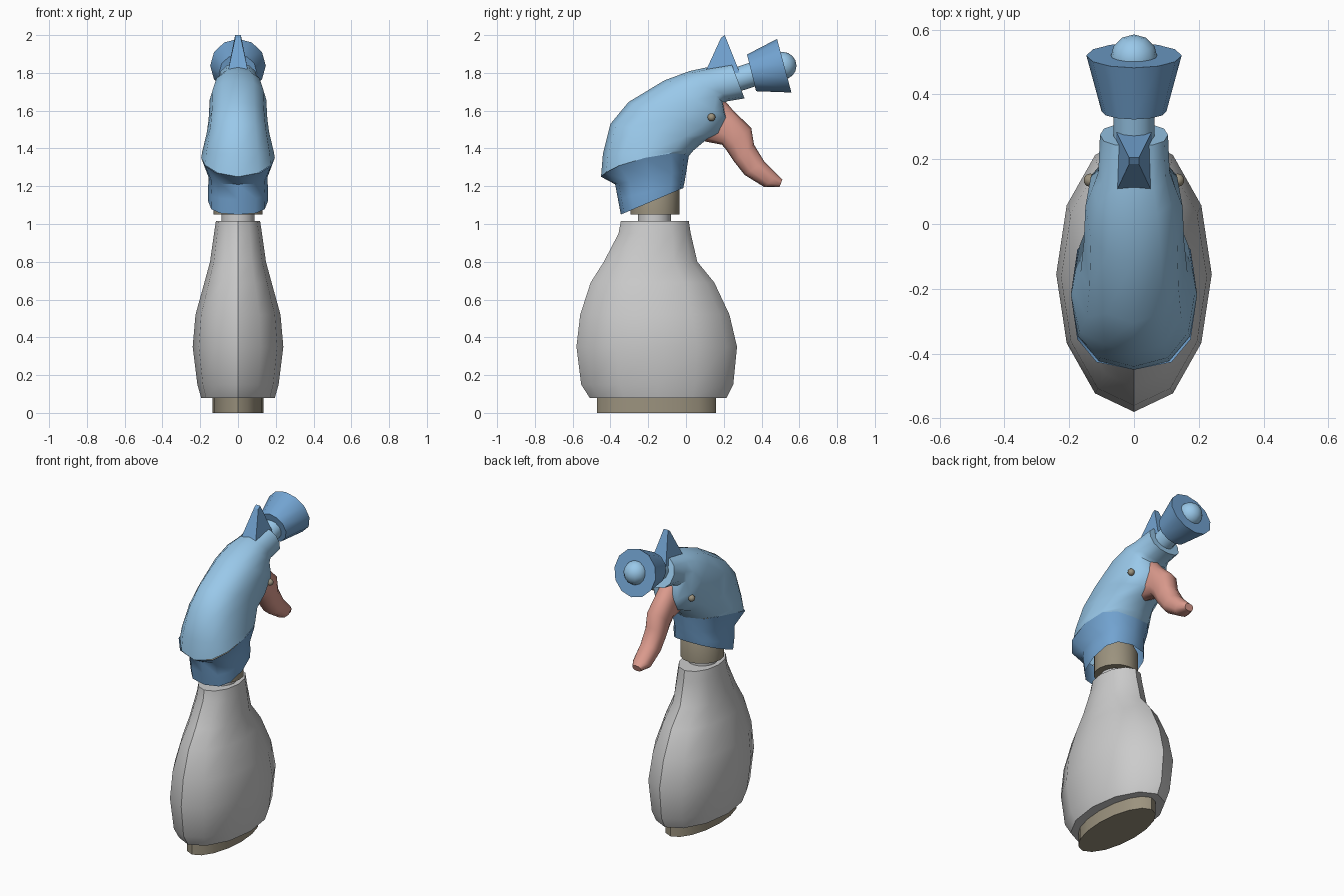
import bpy, bmesh, math
from mathutils import Vector

if "Cube" in bpy.data.objects:
    bpy.data.objects.remove(bpy.data.objects["Cube"])


def mat(name, rgb):
    m = bpy.data.materials.new(name)
    m.diffuse_color = (*rgb, 1)
    m.use_nodes = True
    m.node_tree.nodes["Principled BSDF"].inputs["Base Color"].default_value = m.diffuse_color
    return m


LIGHT = mat("light_blue", (0.32, 0.58, 0.82))
DARK = mat("mid_blue", (0.17, 0.37, 0.64))
TAN = mat("tan", (0.33, 0.29, 0.21))
PINK = mat("salmon", (0.72, 0.33, 0.27))


def finish(name, bm, material=None, angle=40):
    bmesh.ops.recalc_face_normals(bm, faces=bm.faces)
    me = bpy.data.meshes.new(name)
    bm.to_mesh(me)
    bm.free()
    ob = bpy.data.objects.new(name, me)
    bpy.context.collection.objects.link(ob)
    if material:
        me.materials.append(material)
    bpy.ops.object.select_all(action='DESELECT')
    ob.select_set(True)
    bpy.context.view_layer.objects.active = ob
    if angle:
        bpy.ops.object.shade_smooth_by_angle(angle=math.radians(angle))
    return ob


def loft(name, rings, material=None, n=12, power=1.0, caps=(True, True), angle=40):
    """Each ring: two (y, z) points on the centre plane, half width in x, optional lift of the sides."""
    bm = bmesh.new()
    loops = []
    for ya, za, yb, zb, w, *lift in rings:
        a, b = Vector((0, ya, za)), Vector((0, yb, zb))
        c, h = (a + b) / 2, (a - b) / 2
        loop = []
        for i in range(n):
            t = 2 * math.pi * i / n
            co, si = math.cos(t), math.sin(t)
            co, si = (math.copysign(abs(k) ** power, k) for k in (co, si))
            p = c + h * co + Vector((w * si, 0, (lift[0] if lift else 0) * si * si))
            loop.append(bm.verts.new(p))
        loops.append(loop)
    for l0, l1 in zip(loops, loops[1:]):
        for i in range(n):
            j = (i + 1) % n
            bm.faces.new((l0[i], l0[j], l1[j], l1[i]))
    for use, loop in zip(caps, (loops[0], loops[-1])):
        if use:
            bm.faces.new(loop)
    return finish(name, bm, material, angle)


def level(z, y0, y1, w):
    return (y0, z, y1, z, w)


def tilted(y, z, r, deg):
    """Round ring facing along +y, pitched up by deg."""
    s, c = math.sin(math.radians(deg)) * r, math.cos(math.radians(deg)) * r
    return (y - s, z + c, y + s, z - c, r)


def ball(name, loc, r, material, seg=12, rings=8):
    bm = bmesh.new()
    bmesh.ops.create_uvsphere(bm, u_segments=seg, v_segments=rings, radius=r)
    bmesh.ops.translate(bm, verts=bm.verts, vec=loc)
    return finish(name, bm, material, 60)


# Bottle, its foot and neck
loft("bottle_foot", [level(0, -.47, .16, .135), level(.1, -.47, .16, .135)], TAN, n=16)
loft("bottle", [
    level(.08, -.51, .215, .195), level(.15, -.555, .25, .215), level(.35, -.58, .27, .24),
    level(.52, -.56, .23, .225), level(.69, -.505, .15, .178), level(.80, -.435, .06, .148),
    level(.95, -.357, .025, .127), level(1.015, -.345, .015, .117)])
loft("bottle_neck", [level(1.0, -.255, -.08, .088), level(1.06, -.255, -.08, .088)], n=16)
loft("screw_cap", [level(1.05, -.295, -.035, .13), level(1.19, -.295, -.035, .13),
                   level(1.24, -.27, -.06, .105)], TAN, n=16)

# Spray head: upper shell sweeping forward, and the skirt below it
lip = (-.45, 1.25, .015, 1.36, .195, .045)
loft("head_shell", [
    lip, (-.44, 1.37, .04, 1.39, .19), (-.40, 1.53, .10, 1.44, .165),
    (-.305, 1.645, .19, 1.475, .155), (-.115, 1.76, .225, 1.555, .15),
    (.02, 1.81, .20, 1.64, .128), (.10, 1.827, .22, 1.65, .11),
    (.24, 1.85, .31, 1.665, .105)], LIGHT, power=.85, caps=(False, True))
loft("head_skirt", [
    lip, (-.375, 1.21, .002, 1.28, .155), (-.36, 1.13, -.008, 1.22, .16),
    (-.345, 1.05, -.015, 1.19, .158)], DARK, power=.75, caps=(False, False))

# Sight fin on top
bm = bmesh.new()
base = [bm.verts.new(p) for p in ((-.055, .10, 1.80), (.055, .10, 1.80), (.055, .285, 1.80), (-.055, .285, 1.80))]
tip = [bm.verts.new(p) for p in ((-.015, .185, 1.985), (.015, .185, 1.985), (.015, .205, 2.0), (-.015, .205, 2.0))]
bm.faces.new(base)
bm.faces.new(tip)
for i in range(4):
    j = (i + 1) % 4
    bm.faces.new((base[i], base[j], tip[j], tip[i]))
finish("sight_fin", bm, DARK, 0)

# Nozzle stem, cone and tip
loft("nozzle_stem", [tilted(.24, 1.755, .064, 16), tilted(.37, 1.797, .064, 16)], LIGHT)
loft("nozzle_cone", [tilted(.347, 1.80, .1, 14), tilted(.52, 1.838, .147, 15)], DARK)
ball("nozzle_tip", (0, .512, 1.838), .073, LIGHT)

# Trigger and its pivot pins
loft("trigger", [
    (.20, 1.66, .10, 1.437, .06), (.255, 1.595, .19, 1.42, .065), (.345, 1.51, .215, 1.39, .065),
    (.36, 1.42, .255, 1.33, .062), (.415, 1.33, .31, 1.26, .06), (.485, 1.26, .415, 1.195, .055),
    (.51, 1.235, .495, 1.195, .03)], PINK, n=10, power=.8, angle=50)
for side, s in (("left", -1), ("right", 1)):
    ball("pivot_pin_" + side, (s * .135, .135, 1.565), .021, TAN, 10, 6)
